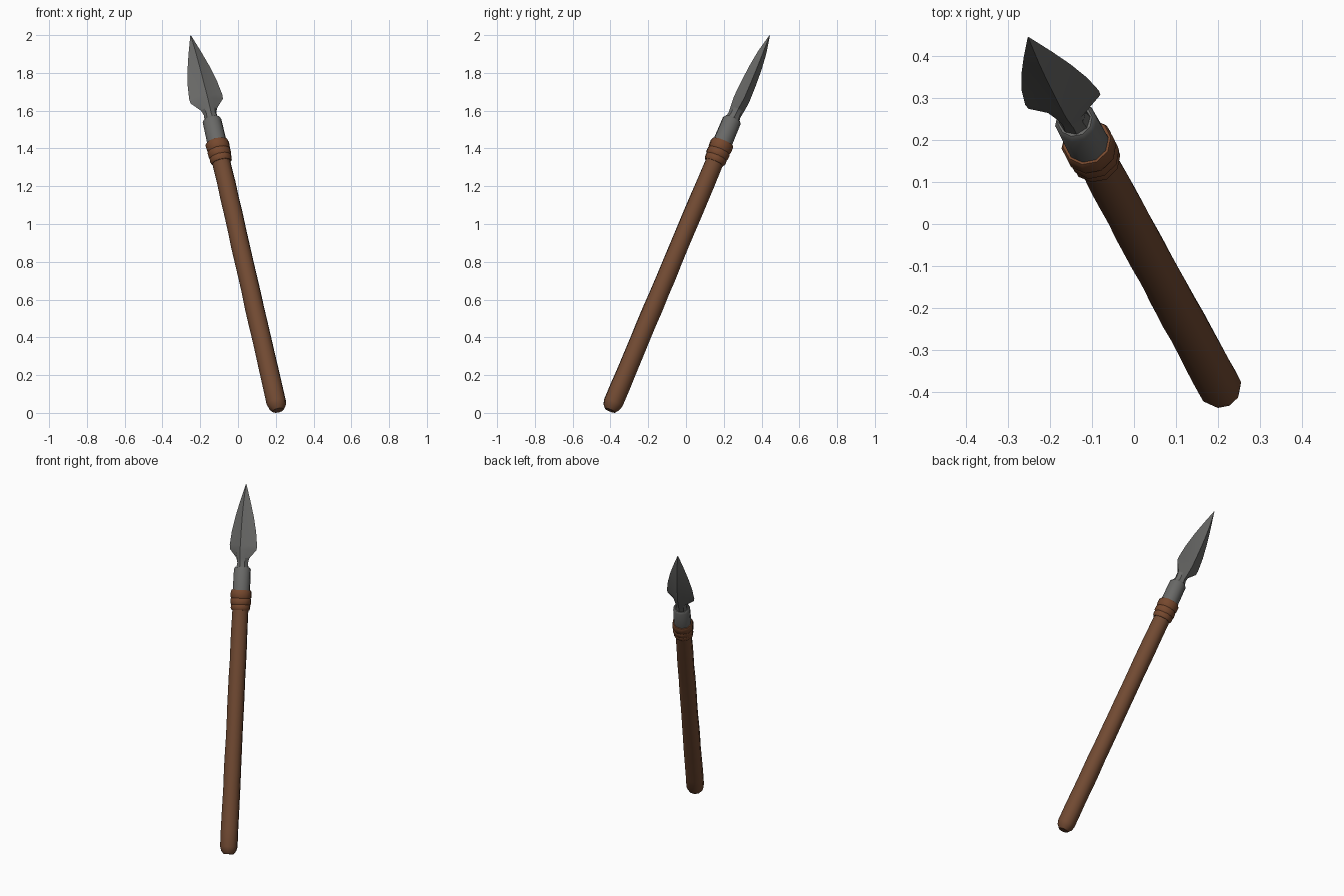
import bpy, bmesh, math, random
from mathutils import Vector

if "Cube" in bpy.data.objects:
    bpy.data.objects.remove(bpy.data.objects["Cube"])

random.seed(4)

# Leaning spear axis and its local frame (W = blade width, T = blade thickness)
BASE = Vector((0.212, -0.402, 0.013))
AXIS = Vector((-0.228, 0.42, 1.0)).normalized()
W = Vector((0.17, 0.035, 0.03))
W = (W - AXIS * W.dot(AXIS)).normalized()
T = AXIS.cross(W)


def material(name, rgb):
    m = bpy.data.materials.new(name)
    m.diffuse_color = (*rgb, 1.0)
    m.use_nodes = True
    m.node_tree.nodes["Principled BSDF"].inputs["Base Color"].default_value = m.diffuse_color
    return m


wood = material("brown wood", (0.165, 0.068, 0.032))
leather = material("brown leather", (0.18, 0.065, 0.027))
steel = material("grey metal", (0.14, 0.14, 0.135))


def loft(name, rings, mat, angle):
    """Skin a list of rings (lists of points) and cap both ends."""
    bm = bmesh.new()
    vs = [[bm.verts.new(p) for p in ring] for ring in rings]
    n = len(vs[0])
    for a, b in zip(vs, vs[1:]):
        for i in range(n):
            j = (i + 1) % n
            bm.faces.new((a[i], a[j], b[j], b[i]))
    bm.faces.new(vs[0][::-1])
    bm.faces.new(vs[-1])
    bmesh.ops.remove_doubles(bm, verts=bm.verts, dist=1e-5)
    bmesh.ops.recalc_face_normals(bm, faces=bm.faces)
    me = bpy.data.meshes.new(name)
    bm.to_mesh(me)
    bm.free()
    me.materials.append(mat)
    ob = bpy.data.objects.new(name, me)
    bpy.context.collection.objects.link(ob)
    bpy.ops.object.select_all(action='DESELECT')
    ob.select_set(True)
    bpy.context.view_layer.objects.active = ob
    bpy.ops.object.shade_smooth_by_angle(angle=math.radians(angle))
    return ob


def circle(s, r, n=10, jitter=0.0):
    ring = []
    for i in range(n):
        a = 2 * math.pi * i / n
        rr = r + random.uniform(-jitter, jitter)
        ring.append(BASE + AXIS * s + (W * math.cos(a) + T * math.sin(a)) * rr)
    return ring


# Wooden shaft: rounded butt, slight taper, hand-carved unevenness
rings = [circle(0.0, 0.03), circle(0.02, 0.046), circle(0.045, 0.053)]
for k in range(1, 17):
    f = k / 16
    rings.append(circle(0.045 + 1.475 * f, 0.053 - 0.004 * f, jitter=0.0012))
loft("shaft", rings, wood, 42)

# Leather binding: three overlapping bands
for k, (s0, s1, r) in enumerate([(1.455, 1.495, 0.059), (1.485, 1.53, 0.062), (1.522, 1.575, 0.063)]):
    prof = [(s0, r - 0.006), (s0 + 0.01, r), (s1 - 0.01, r), (s1, r - 0.005)]
    loft(f"binding_band_{k + 1}", [circle(s, q, jitter=0.001) for s, q in prof], leather, 42)

# Metal socket
loft("socket", [circle(1.53, 0.053), circle(1.70, 0.051), circle(1.712, 0.042)], steel, 42)


# Blade: round neck flaring into a ridged leaf point with a slight bend
def section(s, w, t, q):
    bend = max(0.0, (s - 1.71) / 0.49)
    c = BASE + AXIS * s + Vector((-0.010, 0.011, 0)) * bend ** 0.6
    pts = [(1, 0), (q, q), (0, 1), (-q, q), (-1, 0), (-q, -q), (0, -1), (q, -q)]
    return [c + W * (w * x) + T * (t * y) for x, y in pts]


blade = [(1.69, 0.042, 0.042, 0.7), (1.735, 0.034, 0.034, 0.7), (1.765, 0.043, 0.038, 0.62),
         (1.815, 0.088, 0.043, 0.48), (1.84, 0.09, 0.043, 0.47), (1.92, 0.080, 0.040, 0.47),
         (2.01, 0.060, 0.034, 0.48), (2.10, 0.034, 0.023, 0.5), (2.20, 0.002, 0.002, 0.5)]
loft("blade", [section(*b) for b in blade], steel, 25)
